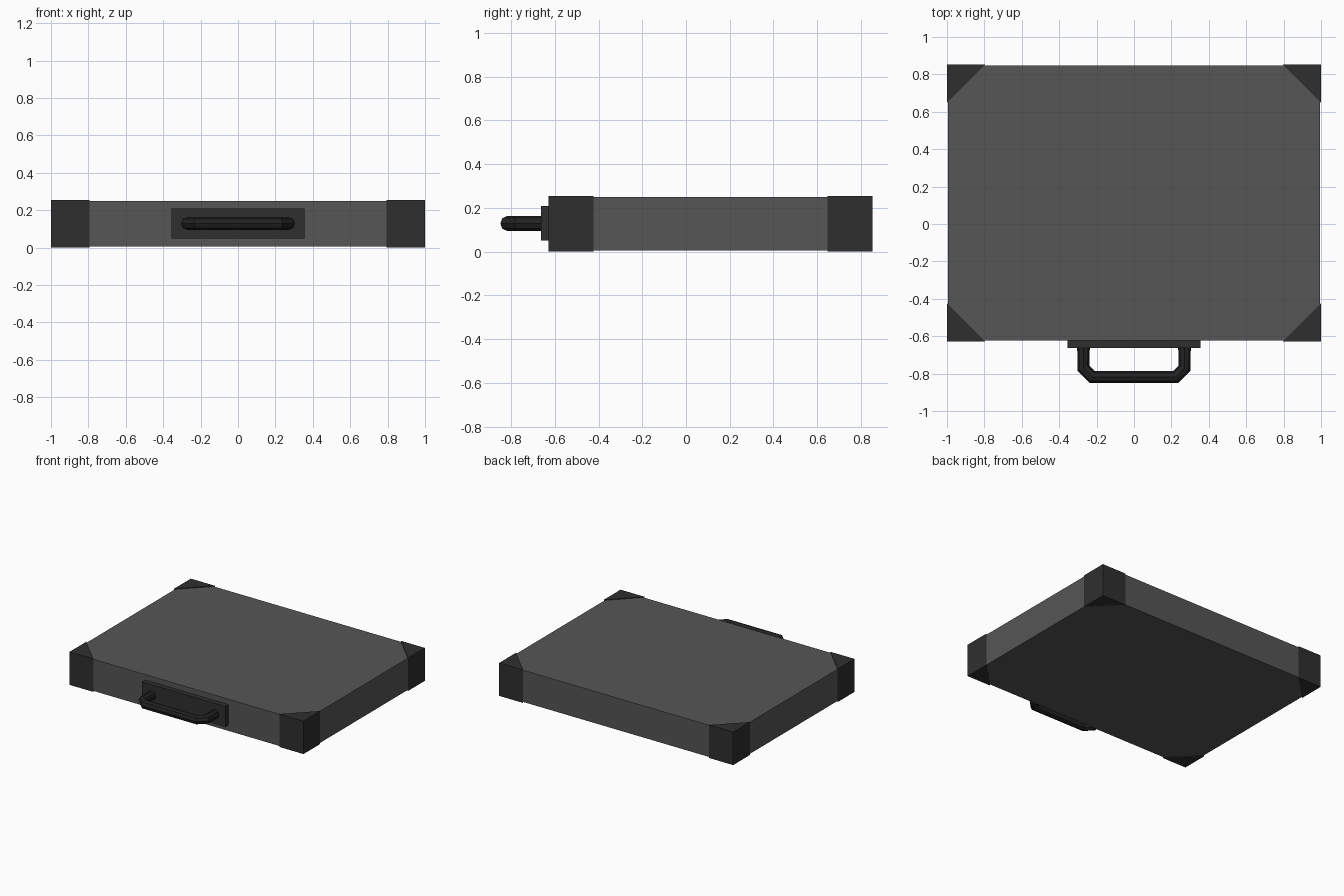
import bpy, bmesh

if "Cube" in bpy.data.objects:
    bpy.data.objects.remove(bpy.data.objects["Cube"])


def material(name, value):
    m = bpy.data.materials.new(name)
    m.diffuse_color = (value, value, value, 1)
    m.use_nodes = True
    m.node_tree.nodes["Principled BSDF"].inputs["Base Color"].default_value = m.diffuse_color
    return m


GREY = material("case grey", 0.092)
DARK = material("trim dark grey", 0.028)
BLACK = material("handle black", 0.016)


def prism(name, outline, z0, z1, mat):
    """Extrude an xy outline from z0 to z1."""
    bm = bmesh.new()
    face = bm.faces.new([bm.verts.new((x, y, z0)) for x, y in outline])
    new = bmesh.ops.extrude_face_region(bm, geom=[face])["geom"]
    verts = [v for v in new if isinstance(v, bmesh.types.BMVert)]
    bmesh.ops.translate(bm, verts=verts, vec=(0, 0, z1 - z0))
    bmesh.ops.recalc_face_normals(bm, faces=bm.faces)
    me = bpy.data.meshes.new(name)
    bm.to_mesh(me)
    bm.free()
    me.materials.append(mat)
    ob = bpy.data.objects.new(name, me)
    bpy.context.collection.objects.link(ob)
    return ob


def box(name, x, y0, y1, z0, z1, mat):
    return prism(name, [(-x, y0), (x, y0), (x, y1), (-x, y1)], z0, z1, mat)


# Case body
box("case_body", 0.995, -0.624, 0.847, 0.005, 0.25, GREY)

# Triangular corner protectors, standing slightly proud of the case
FRONT, BACK, LEG = -0.629, 0.852, 0.205
for y, sy, yname in ((FRONT, 1, "front"), (BACK, -1, "back")):
    for sx, xname in ((-1, "left"), (1, "right")):
        prism(f"corner_{yname}_{xname}",
              [(sx, y), (sx * (1 - LEG), y), (sx, y + sy * LEG)], 0, 0.255, DARK)

# Handle mounting plate
box("handle_plate", 0.356, -0.664, -0.62, 0.05, 0.209, DARK)

# Carry handle: octagonal tube with chamfered corners
half = [(-0.27, -0.65), (-0.27, -0.771), (-0.223, -0.818)]
path = half + [(-x, y) for x, y in reversed(half)]
curve = bpy.data.curves.new("carry_handle", 'CURVE')
curve.dimensions = '3D'
curve.bevel_depth = 0.034
curve.bevel_resolution = 2
curve.use_fill_caps = True
spline = curve.splines.new('POLY')
spline.points.add(len(path) - 1)
for p, (x, y) in zip(spline.points, path):
    p.co = (x, y, 0.129, 1)
spline.use_smooth = False
curve.materials.append(BLACK)
handle = bpy.data.objects.new("carry_handle", curve)
bpy.context.collection.objects.link(handle)
bpy.context.view_layer.objects.active = handle
handle.select_set(True)
bpy.ops.object.convert(target='MESH')
